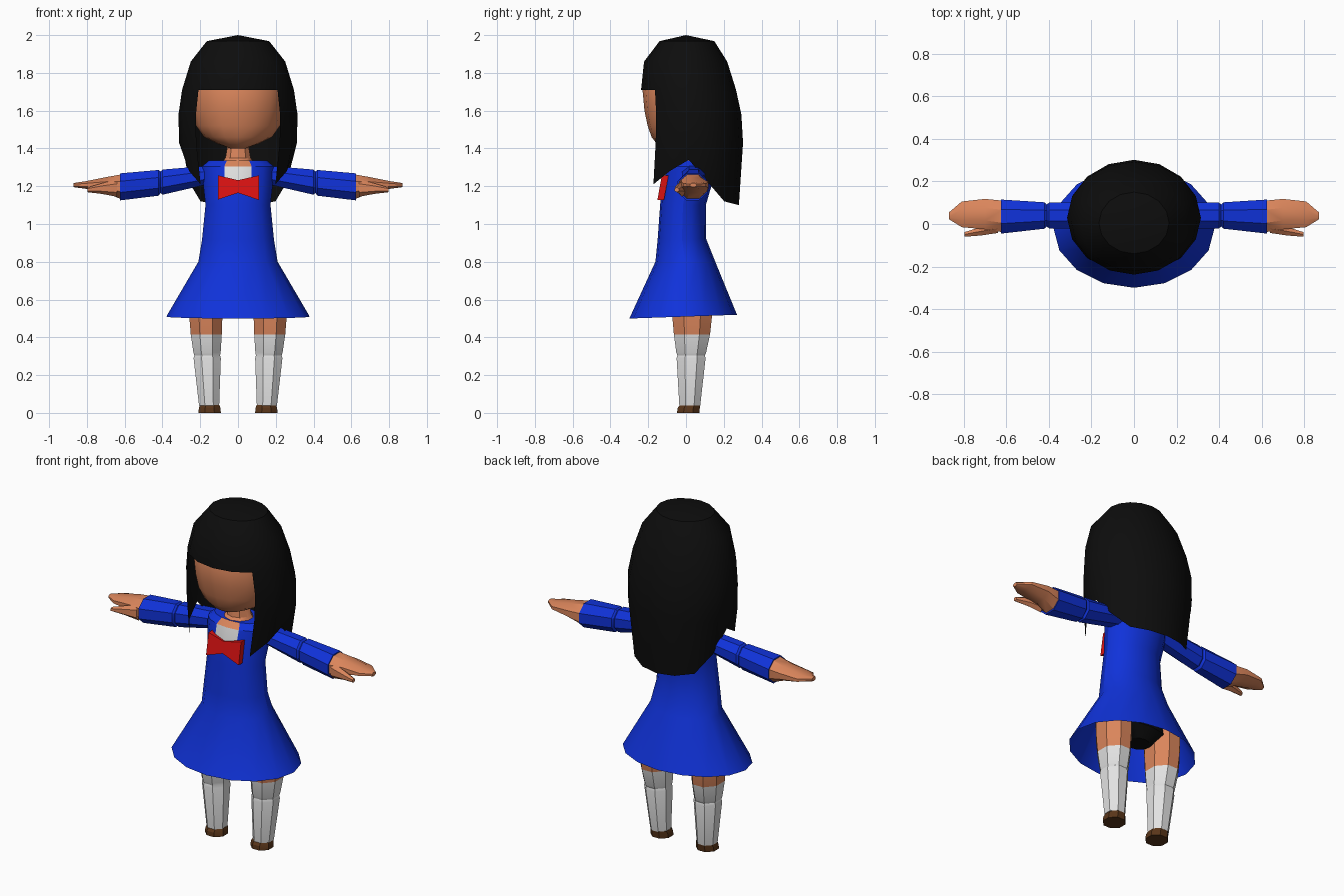
import bpy, bmesh, math
from mathutils import Vector

if "Cube" in bpy.data.objects:
    bpy.data.objects.remove(bpy.data.objects["Cube"])

# Flat colours (linear)
def material(name, rgb):
    m = bpy.data.materials.new(name)
    m.diffuse_color = (*rgb, 1)
    m.use_nodes = True
    m.node_tree.nodes["Principled BSDF"].inputs["Base Color"].default_value = m.diffuse_color
    return m

BLUE = material("blue_cloth", (0.005, 0.032, 0.70))
SKIN = material("skin", (0.70, 0.235, 0.105))
BLACK = material("black_hair", (0.004, 0.004, 0.004))
WHITE = material("white_cloth", (0.76, 0.76, 0.76))
BROWN = material("brown_leather", (0.10, 0.036, 0.010))
RED = material("red_ribbon", (0.70, 0.006, 0.006))


def oval(x, rx, y0, y1, z, n=16, turn=0.0):
    """Horizontal ring; point 0 faces the front when turn is 0."""
    yc, ry = (y0 + y1) / 2, (y1 - y0) / 2
    pts = []
    for k in range(n):
        a = 2 * math.pi * (k + turn) / n
        pts.append(Vector((x + rx * math.sin(a), yc - ry * math.cos(a), z)))
    return pts


def cross(x, y0, y1, z0, z1, n=8):
    """Ring across the x axis, filling the given y and z limits."""
    yc, ry, zc, rz = (y0 + y1) / 2, (y1 - y0) / 2, (z0 + z1) / 2, (z1 - z0) / 2
    s = 1 / math.cos(math.pi / n)
    return [Vector((x, yc + s * ry * math.cos(2 * math.pi * (k + .5) / n),
                    zc + s * rz * math.sin(2 * math.pi * (k + .5) / n))) for k in range(n)]


def loft(name, rings, mats, caps=(True, True), rule=None, keep=None, angle=30):
    """Skin a list of rings; rule picks the material from a face centre."""
    bm = bmesh.new()
    vs = [[bm.verts.new(p) for p in r] for r in rings]
    n = len(rings[0])
    for i in range(len(vs) - 1):
        for k in range(n):
            if keep and not keep(i, k):
                continue
            j = (k + 1) % n
            bm.faces.new((vs[i][k], vs[i][j], vs[i + 1][j], vs[i + 1][k]))
    for use, ring in zip(caps, (vs[0], vs[-1])):
        if use:
            bm.faces.new(ring)
    bmesh.ops.delete(bm, geom=[v for v in bm.verts if not v.link_faces], context='VERTS')
    bmesh.ops.remove_doubles(bm, verts=bm.verts, dist=0.0005)
    bmesh.ops.recalc_face_normals(bm, faces=bm.faces)
    if rule:
        for f in bm.faces:
            f.material_index = rule(f.calc_center_median())
    me = bpy.data.meshes.new(name)
    bm.to_mesh(me)
    bm.free()
    for m in mats:
        me.materials.append(m)
    ob = bpy.data.objects.new(name, me)
    bpy.context.collection.objects.link(ob)
    bpy.ops.object.select_all(action='DESELECT')
    ob.select_set(True)
    bpy.context.view_layer.objects.active = ob
    bpy.ops.object.shade_smooth_by_angle(angle=math.radians(angle))
    return ob


# Dress: flared skirt, waist, chest and shoulders with a white shirt front
hem = oval(0, .38, -.30, .27, .51)
for p in hem:
    p.z += .035 * p.y
body = [hem] + [oval(0, rx, y0, y1, z) for z, rx, y0, y1 in (
    (.80, .21, -.162, .155), (.92, .19, -.15, .107), (1.10, .172, -.137, .105),
    (1.22, .185, -.128, .14), (1.305, .19, -.105, .13), (1.335, .155, -.075, .11))]

def dress_rule(c):
    if c.y < -.05 and abs(c.x) < .06 and c.z > 1.23:
        return 1 if c.z < 1.31 else 2
    return 0

loft("dress", body, [BLUE, WHITE, SKIN], (False, True), dress_rule)

# Neck and head
loft("neck", [oval(0, rx, y0, y1, z, 10) for z, rx, y0, y1 in (
    (1.315, .10, -.085, .09), (1.35, .07, -.055, .075), (1.46, .05, -.04, .06))], [SKIN])
loft("head", [oval(0, rx, y0, y1, z) for z, rx, y0, y1 in (
    (1.40, .04, -.11, .03), (1.425, .11, -.155, .09), (1.46, .18, -.182, .14),
    (1.52, .222, -.203, .18), (1.60, .238, -.22, .20), (1.73, .25, -.232, .21),
    (1.85, .20, -.17, .17))], [SKIN], angle=60)

# Hair: crown and fringe, then a shell open at the face with a shaped lower edge
crown = [oval(0, rx, y0, y1, z) for z, rx, y0, y1 in (
    (2.0, .0002, 0, .0004), (1.968, .165, -.14, .15), (1.86, .25, -.222, .218),
    (1.71, .296, -.238, .265), (1.58, .315, -.235, .293), (1.43, .312, -.24, .302))]
edge = oval(0, .28, -.25, .28, 1.3)
edge_z = (1.21, 1.21, 1.21, 1.28, 1.34, 1.22, 1.12, 1.105, 1.10)
for k, p in enumerate(edge):
    p.z = edge_z[min(k, 16 - k)]
loft("hair", crown + [edge], [BLACK], (False, False),
     keep=lambda i, k: i < 3 or 2 <= k <= 13, angle=35)

# Bow: pinched outline, leaning with the chest
outline = [(-.105, 1.257), (0, 1.232), (.11, 1.257), (.11, 1.127), (0, 1.165), (-.105, 1.13)]
bow_front = [Vector((x, -.128 - .18 * (1.257 - z), z)) for x, z in outline]
loft("bow", [bow_front, [p + Vector((0, .035, 0)) for p in bow_front]], [RED])

# Shorts under the skirt
loft("shorts", [oval(0, rx, y0, y1, z, 12) for z, rx, y0, y1 in (
    (.54, .07, -.03, .09), (.60, .19, -.09, .14), (.78, .19, -.13, .12))], [BLACK])

# Paired limbs
for side, s in (("right", 1), ("left", -1)):
    leg = [oval(s * x, rx * 1.07, y0, y1, z, 8, .5) for z, x, rx, y0, y1 in (
        (.65, .17, .092, -.085, .15), (.50, .17, .088, -.08, .145), (.415, .168, .083, -.072, .135),
        (.32, .164, .073, -.058, .113), (.305, .163, .069, -.052, .106),
        (.29, .163, .073, -.056, .110), (.04, .153, .054, -.04, .08))]
    loft(side + "_leg", leg, [SKIN, WHITE], rule=lambda c: 1 if c.z < .415 else 0)
    loft(side + "_shoe", [oval(s * .15, rx, y0, y1, z, 8, .5) for z, rx, y0, y1 in (
        (0, .064, -.052, .075), (.025, .062, -.05, .078), (.042, .056, -.036, .08))], [BROWN])
    loft(side + "_sleeve", [cross(s * x, *r) for x, *r in (
        (.14, -.02, .10, 1.215, 1.31), (.40, -.02, .10, 1.155, 1.288),
        (.41, -.012, .092, 1.165, 1.278), (.42, -.022, .102, 1.15, 1.286),
        (.625, -.045, .115, 1.125, 1.268))], [BLUE])
    loft(side + "_hand", [cross(s * x, *r) for x, *r in (
        (.62, -.038, .11, 1.132, 1.262), (.70, -.025, .118, 1.165, 1.248),
        (.81, -.015, .106, 1.187, 1.226), (.87, .022, .055, 1.195, 1.217))], [SKIN])
    loft(side + "_thumb", [cross(s * x, *r, 6) for x, *r in (
        (.64, -.042, .0, 1.15, 1.23), (.72, -.054, -.014, 1.163, 1.212),
        (.797, -.06, -.038, 1.17, 1.192))], [SKIN])
